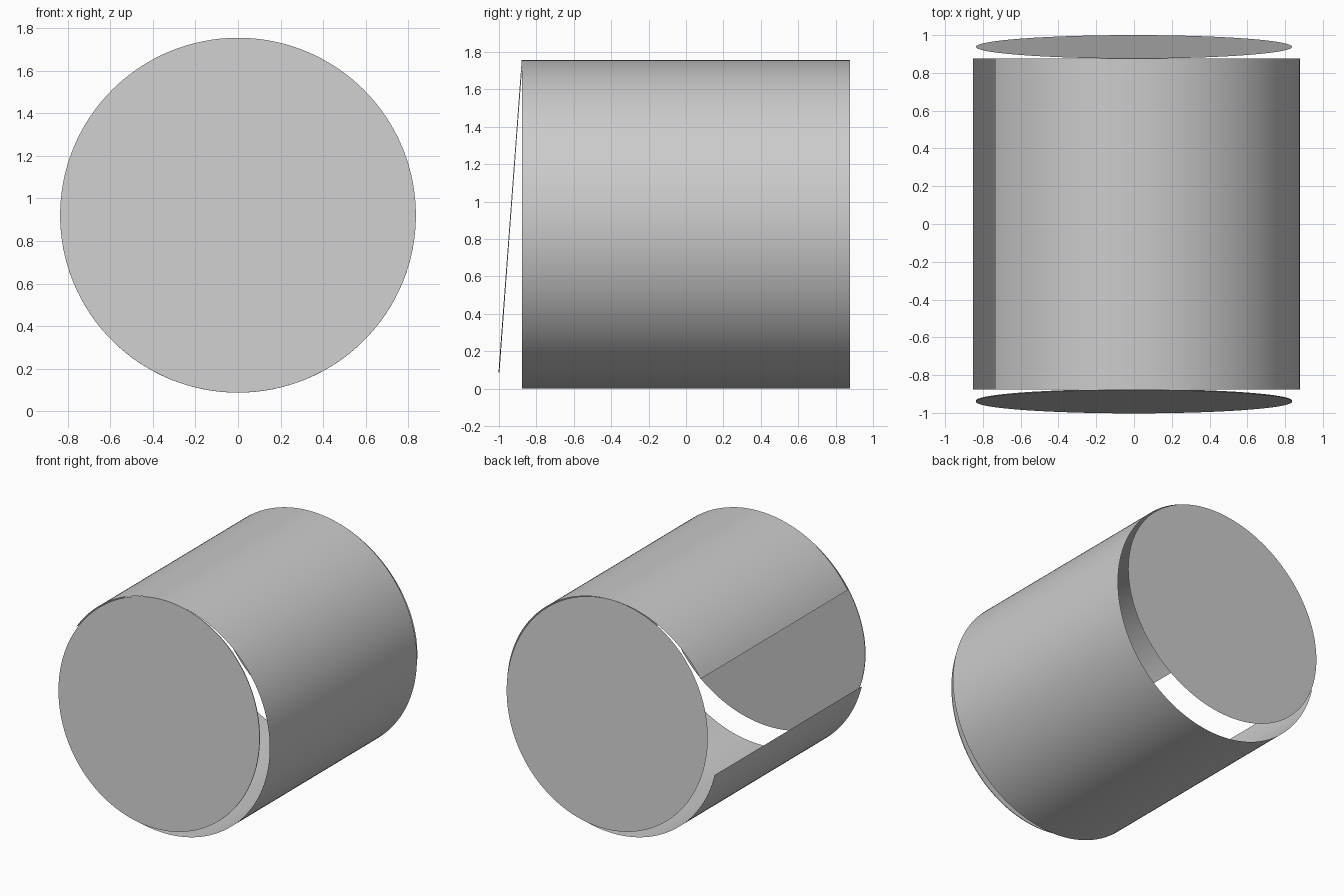
import bpy, bmesh
from math import sin, cos, radians, asin
from mathutils import Matrix

cube = bpy.data.objects.get("Cube")
if cube:
    bpy.data.objects.remove(cube, do_unlink=True)

RADIUS = 0.878        # tube radius, also the height of its axis
HALF = 0.876          # half length of the tube
LID_RADIUS = 0.837
TILT = asin((1.0 - HALF) / (2 * LID_RADIUS))

grey = bpy.data.materials.new("plain_grey")
grey.use_nodes = True
colour = (0.6, 0.6, 0.6, 1)
grey.diffuse_color = colour
grey.node_tree.nodes["Principled BSDF"].inputs["Base Color"].default_value = colour


def finish(name, bm, smooth=False):
    mesh = bpy.data.meshes.new(name)
    bm.to_mesh(mesh)
    bm.free()
    mesh.materials.append(grey)
    for face in mesh.polygons:
        face.use_smooth = smooth
    obj = bpy.data.objects.new(name, mesh)
    bpy.context.collection.objects.link(obj)
    return obj


# Thin open tube along y, with a lengthwise slot high on the -x side
def make_tube(start, end, steps=160):
    bm = bmesh.new()
    rows = []
    for i in range(steps + 1):
        a = radians(start + (end - start) * i / steps)
        x, z = RADIUS * cos(a), RADIUS + RADIUS * sin(a)
        rows.append([bm.verts.new((x, y, z)) for y in (-HALF, HALF)])
    for (a, b), (c, d) in zip(rows, rows[1:]):
        bm.faces.new((a, b, d, c))
    return finish("tube_wall", bm, smooth=True)


# Round lid touching the tube at the top and swung outward at the bottom
def make_lid(name, side, thickness=0.0):
    bm = bmesh.new()
    place = (Matrix.Translation((0, side * (1 + HALF) / 2, 2 * RADIUS - LID_RADIUS * cos(TILT)))
             @ Matrix.Rotation(side * TILT, 4, 'X')
             @ Matrix.Rotation(radians(-90 * side), 4, 'X'))
    if thickness:
        bmesh.ops.create_cone(bm, cap_ends=True, segments=128, radius1=LID_RADIUS,
                              radius2=LID_RADIUS, depth=thickness, matrix=place)
    else:
        bmesh.ops.create_circle(bm, cap_ends=True, segments=128,
                                radius=LID_RADIUS, matrix=place)
    return finish(name, bm)


make_tube(-166, 146.8)
make_lid("front_lid", -1, thickness=0.005)
make_lid("back_lid", 1)
